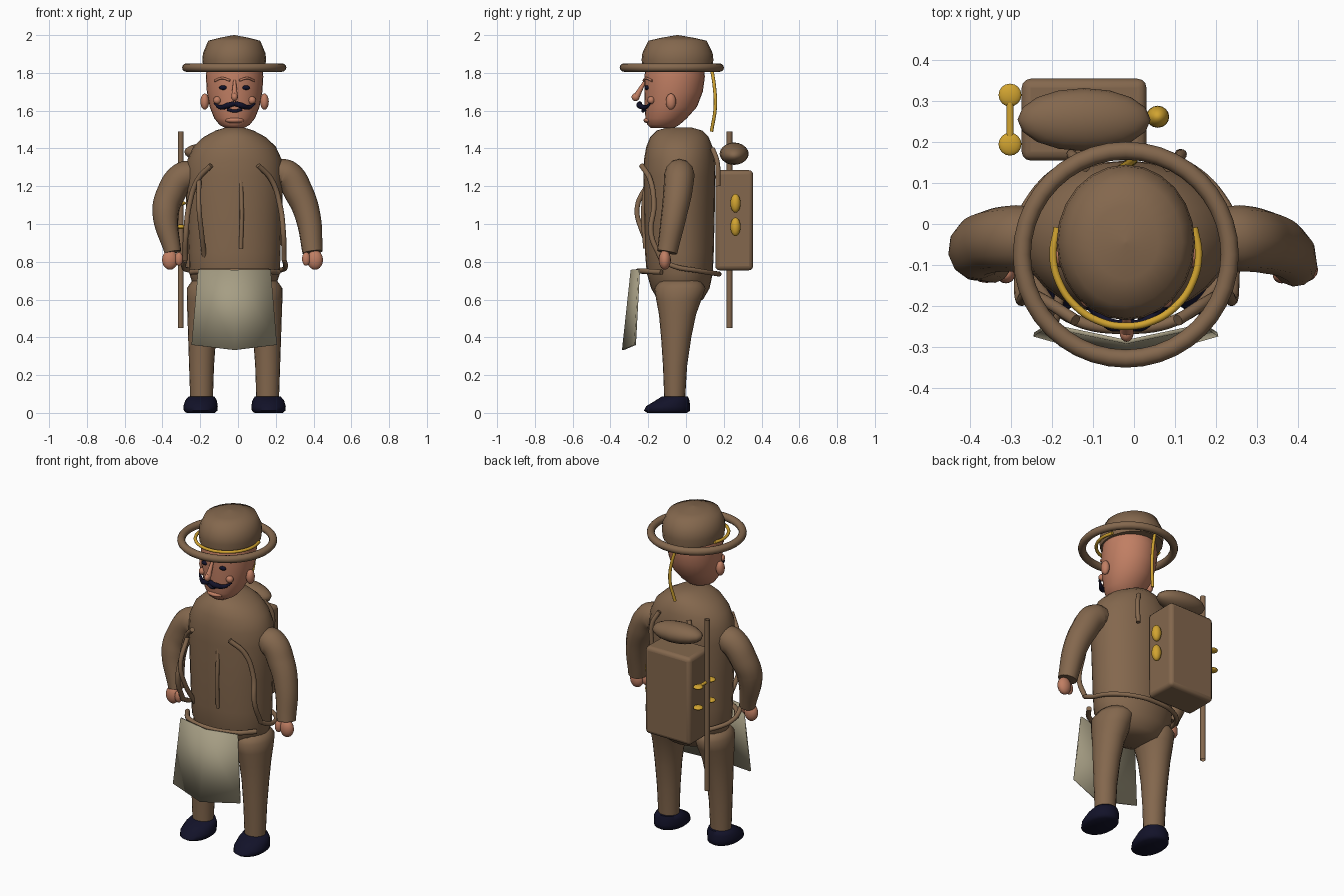
import bpy, bmesh, math
from mathutils import Vector

if "Cube" in bpy.data.objects:
    bpy.data.objects.remove(bpy.data.objects["Cube"])

CX = -0.018  # body centre line


def mat(name, rgb):
    m = bpy.data.materials.new(name)
    m.diffuse_color = (*rgb, 1)
    m.use_nodes = True
    m.node_tree.nodes["Principled BSDF"].inputs["Base Color"].default_value = m.diffuse_color
    return m


BROWN = mat("brown cloth", (0.23, 0.137, 0.075))
SKIN = mat("skin", (0.53, 0.21, 0.125))
GOLD = mat("gold", (0.64, 0.37, 0.03))
LINEN = mat("linen", (0.38, 0.34, 0.23))
NAVY = mat("dark navy", (0.006, 0.006, 0.022))


def finish(ob, name, m, angle=50):
    ob.name = name
    ob.data.materials.clear()
    ob.data.materials.append(m)
    bpy.ops.object.select_all(action='DESELECT')
    ob.select_set(True)
    bpy.context.view_layer.objects.active = ob
    bpy.ops.object.shade_smooth_by_angle(angle=math.radians(angle))
    return ob


def from_bm(bm, name, m, angle=50):
    bmesh.ops.recalc_face_normals(bm, faces=bm.faces)
    me = bpy.data.meshes.new(name)
    bm.to_mesh(me)
    bm.free()
    ob = bpy.data.objects.new(name, me)
    bpy.context.collection.objects.link(ob)
    return finish(ob, name, m, angle)


def loft(name, rings, m, n=28, angle=60):
    """Stack of ellipses: (z, cx, cy, rx, ry)."""
    bm = bmesh.new()
    loops = []
    for z, cx, cy, rx, ry in rings:
        loops.append([bm.verts.new((cx + rx * math.cos(2 * math.pi * i / n),
                                    cy + ry * math.sin(2 * math.pi * i / n), z)) for i in range(n)])
    for a, b in zip(loops, loops[1:]):
        for i in range(n):
            j = (i + 1) % n
            bm.faces.new((a[i], a[j], b[j], b[i]))
    bm.faces.new(loops[0])
    bm.faces.new(loops[-1])
    return from_bm(bm, name, m, angle)


def ball(name, loc, size, m, seg=16, rot=(0, 0, 0)):
    bpy.ops.mesh.primitive_uv_sphere_add(segments=seg, ring_count=seg // 2 + 2, location=loc, rotation=rot)
    ob = bpy.context.object
    ob.scale = size
    return finish(ob, name, m, 80)


def tube(name, pts, r, m, radii=None, caps=True, res=4):
    """Smooth round tube through the points."""
    cu = bpy.data.curves.new(name, 'CURVE')
    cu.dimensions = '3D'
    cu.bevel_depth, cu.bevel_resolution, cu.resolution_u, cu.use_fill_caps = r, res, 8, caps
    sp = cu.splines.new('BEZIER')
    sp.bezier_points.add(len(pts) - 1)
    for i, (bp, p) in enumerate(zip(sp.bezier_points, pts)):
        bp.co = p
        bp.handle_left_type = bp.handle_right_type = 'AUTO'
        bp.radius = radii[i] if radii else 1
    ob = bpy.data.objects.new(name, cu)
    bpy.context.collection.objects.link(ob)
    bpy.ops.object.select_all(action='DESELECT')
    ob.select_set(True)
    bpy.context.view_layer.objects.active = ob
    bpy.ops.object.convert(target='MESH')
    return finish(bpy.context.object, name, m, 50)


# Torso with rounded shoulders and seat
loft("torso", [(.58, CX, -.03, .07, .07), (.60, CX, -.03, .15, .12), (.66, CX, -.03, .215, .155),
               (.74, CX, -.033, .24, .175), (.85, CX, -.035, .243, .182), (1.05, CX, -.035, .25, .187),
               (1.25, CX, -.035, .258, .19), (1.34, CX, -.035, .25, .188), (1.41, CX, -.035, .218, .175),
               (1.46, CX, -.035, .165, .155), (1.495, CX, -.035, .10, .12), (1.512, CX, -.035, .045, .06)], BROWN)

# Head
loft("head", [(1.508, CX, -.125, .05, .06), (1.525, CX, -.12, .08, .085), (1.56, CX, -.105, .108, .11),
              (1.62, CX, -.08, .132, .138), (1.70, CX, -.066, .147, .155), (1.78, CX, -.06, .152, .16),
              (1.86, CX, -.06, .145, .15), (1.91, CX, -.06, .10, .11)], SKIN)

# Hat crown and loose ring brim
loft("hat_crown", [(1.825, CX - .002, -.045, .163, .185), (1.87, CX - .002, -.045, .169, .19),
                   (1.905, CX - .002, -.045, .165, .186), (1.97, CX - .002, -.045, .138, .155),
                   (1.985, CX - .002, -.045, .08, .09), (2.0, CX - .002, -.045, .004, .004)], BROWN, 24)
bpy.ops.mesh.primitive_torus_add(location=(-.02, -.075, 1.828), major_radius=.254, minor_radius=.022,
                                 major_segments=40, minor_segments=12)
finish(bpy.context.object, "hat_brim", BROWN, 60)

# Gold hat band (front half) and hanging cord
band = [(-.02 + .178 * math.cos(a), -.07 + .18 * math.sin(a), 1.835)
        for a in [math.radians(160 + 220 * i / 10) for i in range(11)]]
tube("hat_band", band, .009, GOLD)
tube("hat_cord", [(-.035, .135, 1.825), (-.01, .15, 1.73), (.0, .155, 1.62), (-.02, .135, 1.49)], .009, GOLD)

# Face
for s, side in ((-1, "left"), (1, "right")):
    ball("ear_" + side, (CX + s * .158, -.08, 1.648), (.023, .027, .043), SKIN)
    ball("cheek_" + side, (CX + s * .092, -.185, 1.655), (.021, .02, .021), SKIN)
    ball("eye_" + side, (CX + s * .06, -.207, 1.722), (.022, .012, .012), NAVY)
    tube("eyebrow_" + side, [(CX + s * .025, -.224, 1.76), (CX + s * .065, -.211, 1.772),
                             (CX + s * .105, -.18, 1.758)], .006, SKIN)
    tube("moustache_" + side, [(CX, -.245, 1.638), (CX + s * .035, -.247, 1.628), (CX + s * .075, -.215, 1.618),
                               (CX + s * .108, -.19, 1.638)], .014, NAVY, (.9, 1.1, .8, .3))
tube("nose_bridge", [(CX, -.212, 1.765), (CX, -.243, 1.71), (CX, -.265, 1.67)], .018, SKIN, (.35, .7, 1))
ball("nose_tip", (CX, -.267, 1.672), (.017, .021, .021), SKIN)
tube("mouth", [(CX - .038, -.215, 1.607), (CX, -.228, 1.598), (CX + .038, -.215, 1.607)], .008, NAVY)
ball("chin", (CX, -.195, 1.549), (.05, .03, .017), SKIN)

# Arms
tube("arm_left", [(-.21, -.035, 1.255), (-.285, -.035, 1.25), (-.36, -.045, 1.15), (-.383, -.065, 1.06),
                  (-.345, -.10, .85)], .075, BROWN, (.95, 1.08, 1.02, .95, .6))
tube("arm_right", [(.19, -.035, 1.265), (.255, -.035, 1.26), (.325, -.045, 1.16), (.37, -.065, 1.04),
                   (.395, -.10, .85)], .075, BROWN, (.95, 1.08, 1.02, .9, .72))

# Hands with thumbs
for x, s, side in ((-.36, 1, "left"), (.408, -1, "right")):
    ball("hand_" + side, (x, -.112, .81), (.042, .032, .052), SKIN)
    ball("thumb_" + side, (x + s * .047, -.125, .815), (.022, .02, .036), SKIN)

# Legs and shoes
for s, side in ((-1, "left"), (1, "right")):
    x = CX + s * .175
    loft("leg_" + side, [(.07, x, -.06, .06, .055), (.25, x, -.058, .066, .064), (.40, x - s * .003, -.052, .074, .08),
                         (.52, x - s * .01, -.045, .085, .098), (.60, x - s * .02, -.038, .098, .12),
                         (.66, x - s * .03, -.032, .108, .135), (.70, x - s * .04, -.03, .09, .11)], BROWN, 20)
    shoe = loft("shoe_" + side, [(0, x + s * .005, -.10, .075, .105), (.012, x + s * .005, -.10, .089, .122),
                                 (.035, x + s * .005, -.095, .091, .117), (.065, x + s * .003, -.072, .084, .09),
                                 (.088, x, -.058, .068, .068)], NAVY, 20, 70)

# Apron: two panels with a centre fold
bm = bmesh.new()
top = [bm.verts.new(p) for p in ((-.21, -.248, .76), (CX, -.288, .757), (.172, -.248, .76))]
low = [bm.verts.new(p) for p in ((-.245, -.27, .36), (CX, -.334, .333), (.205, -.27, .36))]
for i in (0, 1):
    bm.faces.new((top[i], low[i], low[i + 1], top[i + 1]))
apron = from_bm(bm, "apron", LINEN, 10)
mod = apron.modifiers.new("thickness", 'SOLIDIFY')
mod.thickness, mod.offset = .01, 0

# Apron tie across the front, belt around the back
tube("apron_tie", [(-.25, -.13, .745), (-.18, -.215, .75), (CX, -.255, .75), (.14, -.215, .75), (.215, -.13, .745)],
     .014, BROWN)
tube("belt", [(CX + .262, -.13, .81), (CX + .27, -.06, .775), (CX + .24, .05, .755), (CX + .12, .155, .738),
              (CX, .175, .735), (CX - .12, .155, .738), (CX - .24, .05, .755), (CX - .27, -.06, .775),
              (CX - .262, -.13, .81)], .013, BROWN)

# Chest straps, coat edge and side loop
for s, side in ((-1, "left"), (1, "right")):
    tube("strap_" + side, [(CX + s * .125, -.235, 1.31), (CX + s * .195, -.19, 1.235), (CX + s * .24, -.17, 1.10),
                           (CX + s * .258, -.185, .95), (CX + s * .262, -.13, .81)], .014, BROWN)
    tube("shoulder_strap_" + side, [(CX + s * .10, .14, 1.40), (CX + s * .13, .165, 1.33), (CX + s * .13, .17, 1.2)],
         .013, BROWN)
tube("coat_edge", [(.015, -.212, 1.23), (.02, -.228, 1.05), (.015, -.216, .87)], .011, BROWN)
tube("side_loop", [(-.207, -.19, 1.23), (-.207, -.258, 1.09), (-.195, -.235, .97), (-.178, -.16, .83)], .013, BROWN)

# Backpack with bedroll
bpy.ops.mesh.primitive_cube_add(size=1, location=(-.122, .255, 1.02))
pack = bpy.context.object
pack.scale = (.305, .20, .53)
bpy.ops.object.transform_apply(location=False, rotation=False, scale=True)
bv = pack.modifiers.new("round", 'BEVEL')
bv.width, bv.segments = .022, 3
finish(pack, "backpack", BROWN, 40)
ball("bedroll", (-.122, .255, 1.372), (.163, .077, .058), BROWN, 16, (0, math.radians(4), 0))

# Staff beside the pack
tube("staff", [(-.303, .23, .45), (-.303, .23, 1.49)], .015, BROWN, caps=False)

# Gold pack fittings
for i, z in enumerate((1.11, .985)):
    ball(f"knob_{i}", (.058, .262, z), (.028, .027, .05), GOLD)
    for j, y in enumerate((.195, .315)):
        ball(f"buckle_{i}_{j}", (-.303, y, z), (.028, .028, .012), GOLD)
tube("buckle_bar", [(-.303, .18, 1.11), (-.303, .33, 1.11)], .009, GOLD)
